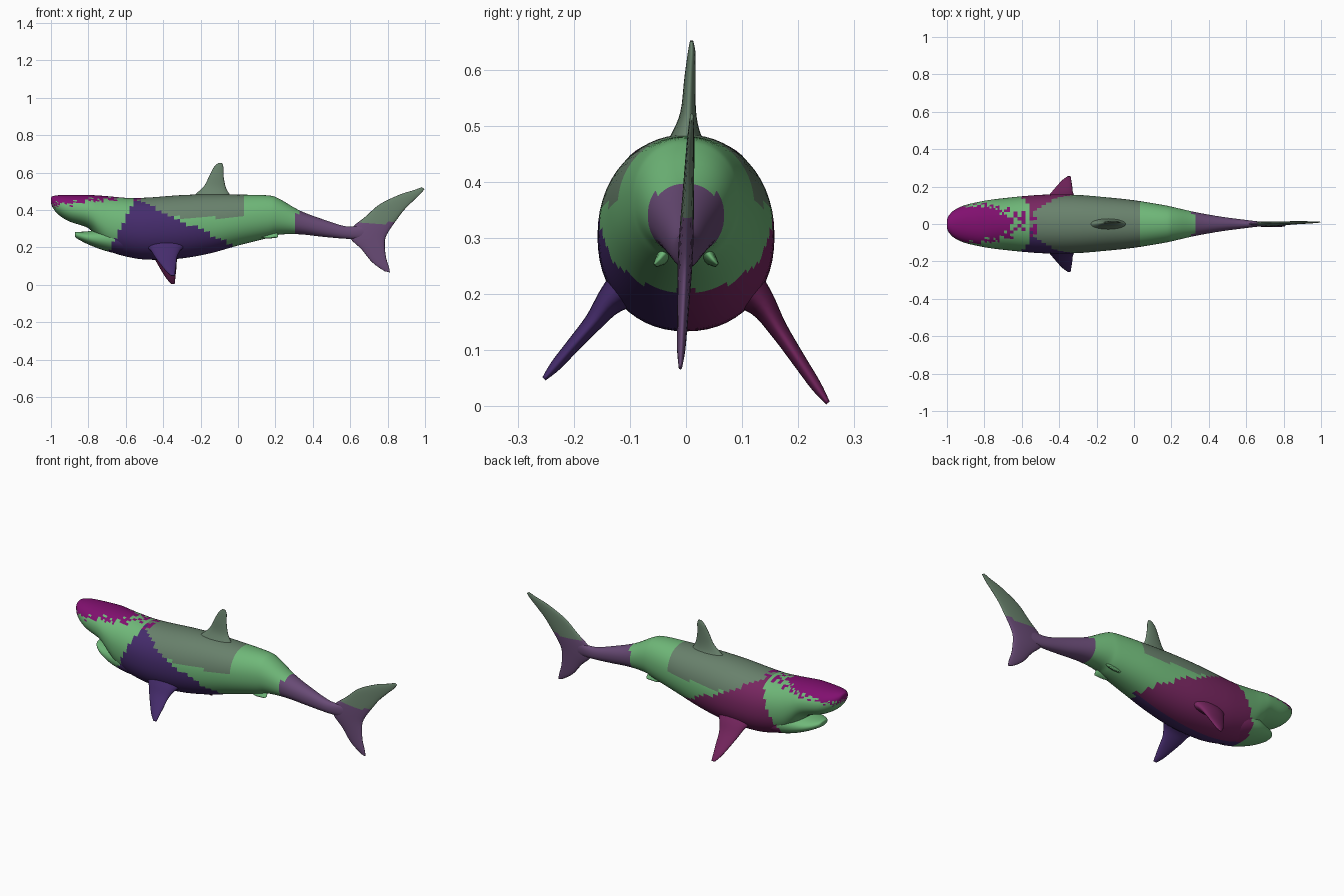
import bpy, bmesh, math, random
from mathutils import Vector
random.seed(4)

COLOURS = {
    "green": (0.16, 0.48, 0.19), "grey_green": (0.14, 0.22, 0.15),
    "violet": (0.14, 0.07, 0.18), "indigo": (0.06, 0.025, 0.15),
    "magenta": (0.19, 0.02, 0.12), "snout_purple": (0.22, 0.005, 0.16)}
MATS = {}
for key, rgb in COLOURS.items():
    MATS[key] = bpy.data.materials.new(key)
    MATS[key].diffuse_color = (*rgb, 1)
ORDER = list(COLOURS)


def spline(rows, steps):
    """Catmull-Rom resampling of rows of numbers."""
    out = []
    for i in range(len(rows) - 1):
        p0, p1 = rows[max(i - 1, 0)], rows[i]
        p2, p3 = rows[i + 1], rows[min(i + 2, len(rows) - 1)]
        for s in range(steps):
            t = s / steps
            out.append([0.5 * (2 * b + (c - a) * t + (2 * a - 5 * b + 4 * c - d) * t * t
                               + (3 * b - a - 3 * c + d) * t ** 3)
                        for a, b, c, d in zip(p0, p1, p2, p3)])
    return out + [list(rows[-1])]


def loft(name, rings, n, paint, power=1.0):
    """Skin rings given as (centre, half axis a, half axis b)."""
    bm = bmesh.new()
    loops = []
    for c, a, b in rings:
        loop = []
        for k in range(n):
            t = math.tau * k / n
            co, si = math.cos(t), math.sin(t)
            u = math.copysign(abs(co) ** power, co)
            v = math.copysign(abs(si) ** power, si)
            loop.append(bm.verts.new(c + a * u + b * v))
        loops.append(loop)
    for p, q in zip(loops, loops[1:]):
        for k in range(n):
            j = (k + 1) % n
            bm.faces.new((p[k], p[j], q[j], q[k]))
    bm.faces.new(loops[0])
    bm.faces.new(loops[-1])
    bmesh.ops.recalc_face_normals(bm, faces=bm.faces)
    for f in bm.faces:
        f.smooth = True
        f.material_index = ORDER.index(paint(f.calc_center_median()))
    me = bpy.data.meshes.new(name)
    bm.to_mesh(me)
    bm.free()
    for key in ORDER:
        me.materials.append(MATS[key])
    ob = bpy.data.objects.new(name, me)
    bpy.context.collection.objects.link(ob)
    return ob


def trunk(name, rows, paint, n=56, power=0.93):
    """Rows of x, top z, bottom z, half width."""
    rings = [(Vector((x, 0, (t + b) / 2)), Vector((0, w, 0)), Vector((0, 0, (t - b) / 2)))
             for x, t, b, w in spline(rows, 5)]
    return loft(name, rings, n, paint, power)


def fin(name, rows, paint, thick=(0, 1, 0)):
    """Rows of leading point, trailing point, half thickness."""
    d = Vector(thick).normalized()
    rings = []
    for r in spline([[*l, *t, h] for l, t, h in rows], 4):
        lead, trail = Vector(r[:3]), Vector(r[3:6])
        rings.append(((lead + trail) / 2, (trail - lead) / 2, d * r[6]))
    return loft(name, rings, 20, paint)


def skin(p):
    if p.x > 0.31 + 0.1 * (p.z - 0.3):
        return "violet"
    if p.x < -0.52 and p.z > 0.40 and p.z + random.uniform(-0.02, 0.02) - 0.10 * (p.x + 0.9) > 0.435:
        return "snout_purple"
    if -0.66 + 0.5 * (p.z - 0.24) < p.x < 0.02 - 2.1 * (p.z - 0.19):
        return "indigo" if p.y < 0 else "magenta"
    if -0.55 < p.x < 0.02 and p.z > 0.36:
        return "grey_green"
    return "green"


# Body with snout
trunk("body", [
    (-1.0, 0.465, 0.44, 0.018), (-0.992, 0.473, 0.415, 0.042), (-0.96, 0.479, 0.375, 0.075),
    (-0.9, 0.48, 0.338, 0.102), (-0.8, 0.48, 0.302, 0.124), (-0.74, 0.477, 0.235, 0.133),
    (-0.68, 0.472, 0.178, 0.140), (-0.58, 0.464, 0.147, 0.150), (-0.47, 0.467, 0.134, 0.157),
    (-0.31, 0.479, 0.140, 0.156), (-0.15, 0.484, 0.168, 0.143), (0.0, 0.482, 0.210, 0.127),
    (0.16, 0.478, 0.250, 0.101), (0.22, 0.460, 0.268, 0.088), (0.33, 0.397, 0.270, 0.063),
    (0.46, 0.348, 0.256, 0.040), (0.58, 0.312, 0.246, 0.024), (0.68, 0.315, 0.245, 0.012),
    (0.74, 0.30, 0.25, 0.005)], skin)

# Lower jaw
trunk("lower_jaw", [
    (-0.872, 0.278, 0.262, 0.015), (-0.865, 0.283, 0.250, 0.040), (-0.83, 0.284, 0.230, 0.072),
    (-0.78, 0.29, 0.207, 0.097), (-0.71, 0.31, 0.182, 0.120), (-0.62, 0.32, 0.162, 0.125),
    (-0.52, 0.31, 0.160, 0.10)], skin, 40)

# Dorsal fin
fin("dorsal_fin", [
    ((-0.26, 0, 0.46), (-0.03, 0, 0.46), 0.042), ((-0.225, 0, 0.487), (-0.045, 0, 0.485), 0.026),
    ((-0.18, 0.004, 0.53), (-0.065, 0.004, 0.52), 0.014),
    ((-0.15, 0.007, 0.59), (-0.077, 0.007, 0.58), 0.010),
    ((-0.128, 0.01, 0.63), (-0.078, 0.01, 0.628), 0.007),
    ((-0.105, 0.01, 0.652), (-0.085, 0.01, 0.650), 0.003)], lambda p: "grey_green")

# Tail fin, lower tip to upper tip
tail = [(0.785, 0.072, 0.812, 0.066, 0.003), (0.745, 0.098, 0.807, 0.095, 0.007),
        (0.708, 0.13, 0.793, 0.14, 0.009), (0.66, 0.19, 0.786, 0.19, 0.011),
        (0.60, 0.25, 0.787, 0.245, 0.013), (0.61, 0.305, 0.808, 0.29, 0.013),
        (0.68, 0.363, 0.85, 0.35, 0.011), (0.757, 0.43, 0.888, 0.4, 0.009),
        (0.864, 0.482, 0.938, 0.45, 0.007), (0.94, 0.506, 0.975, 0.485, 0.005),
        (0.983, 0.522, 0.997, 0.512, 0.003)]
sway = lambda z: (z - 0.29) * 0.045
fin("tail_fin", [((a, sway(b), b), (c, sway(d), d), h) for a, b, c, d, h in tail],
    lambda p: "grey_green" if p.z > 0.33 and p.x > 0.66 else "violet")

# Pectoral fins: root to tip, right one hangs a little lower
for side, label, drop, hue in ((-1, "left", 0.0, "indigo"), (1, "right", 0.043, "magenta")):
    rows = [(-0.51, -0.27, 0.095, 0.215, 0.045, 0), (-0.47, -0.305, 0.135, 0.187, 0.026, 0.1),
            (-0.445, -0.325, 0.165, 0.150, 0.017, 0.3), (-0.415, -0.33, 0.200, 0.110, 0.013, 0.6),
            (-0.385, -0.335, 0.232, 0.073, 0.010, 0.85), (-0.358, -0.338, 0.253, 0.049, 0.004, 1)]
    fin(label + "_pectoral_fin",
        [((x0, side * y, z - drop * k), (x1, side * y, z - drop * k), h)
         for x0, x1, y, z, h, k in rows],
        lambda p, hue=hue: hue, (0, side * 0.75, 0.65))
    # Small pelvic fins
    fin(label + "_pelvic_fin", [
        ((0.07, side * 0.030, 0.275), (0.21, side * 0.030, 0.285), 0.018),
        ((0.10, side * 0.045, 0.258), (0.215, side * 0.047, 0.263), 0.010),
        ((0.15, side * 0.055, 0.25), (0.21, side * 0.056, 0.253), 0.004)],
        lambda p: "green", (0, side * 0.7, 0.7))
